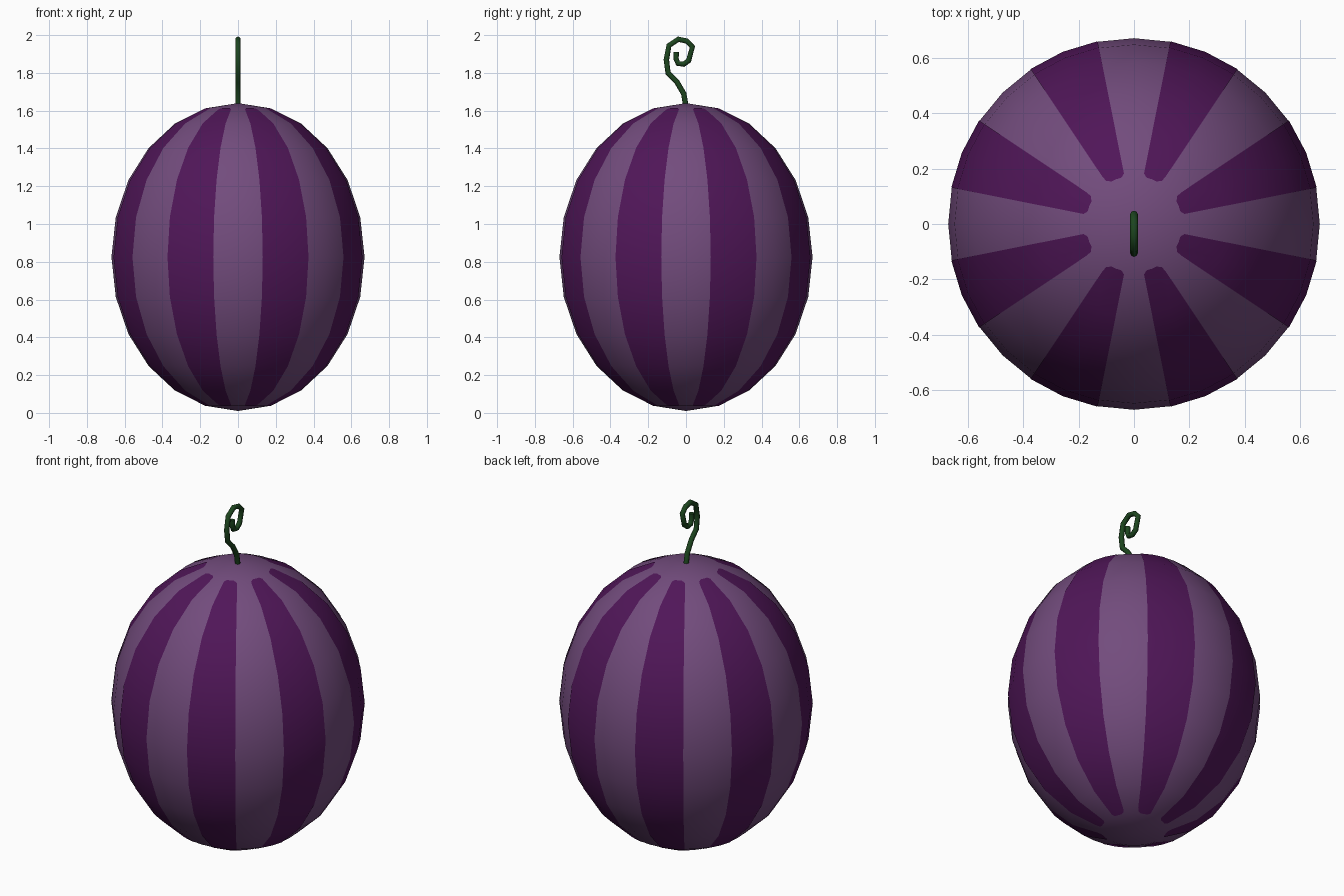
import bpy, bmesh, math
from mathutils import Vector

if "Cube" in bpy.data.objects:
    bpy.data.objects.remove(bpy.data.objects["Cube"])

SEG, RINGS = 32, 12
R, H, CZ = 0.67, 0.815, 0.825


def material(name, rgb):
    m = bpy.data.materials.new(name)
    m.diffuse_color = (*rgb, 1)
    m.use_nodes = True
    m.node_tree.nodes["Principled BSDF"].inputs["Base Color"].default_value = m.diffuse_color
    return m


def add_object(name, bm, mat, smooth=True):
    bmesh.ops.recalc_face_normals(bm, faces=bm.faces[:])
    me = bpy.data.meshes.new(name)
    bm.to_mesh(me)
    bm.free()
    me.materials.append(mat)
    for p in me.polygons:
        p.use_smooth = smooth
    ob = bpy.data.objects.new(name, me)
    bpy.context.collection.objects.link(ob)
    return ob


def point(col, row, grow=0.0):
    a, t = 2 * math.pi * col / SEG, math.pi * row / RINGS
    return Vector(((R + grow) * math.sin(t) * math.cos(a),
                   (R + grow) * math.sin(t) * math.sin(a),
                   CZ + (H + grow) * math.cos(t)))


light = material("pale_purple", (0.17, 0.072, 0.205))
dark = material("deep_purple", (0.08, 0.008, 0.098))
green = material("stem_green", (0.012, 0.06, 0.013))

# Faceted egg-shaped fruit body
bm = bmesh.new()
bmesh.ops.create_uvsphere(bm, u_segments=SEG, v_segments=RINGS, radius=1)
for v in bm.verts:
    v.co = Vector((v.co.x * R, v.co.y * R, CZ + v.co.z * H))
add_object("fruit_body", bm, light)

# Outline of a stripe end seen from above; each edge trims the stripe
END = [(0.182, 0.036), (0.152, 0.055), (0.155, 0.10), (0.172, 0.115)]


def stripe(name, quarter, swap):
    bm = bmesh.new()
    grid = [[bm.verts.new(point(c, r, 0.002)) for c in (1, 2, 3)]
            for r in range(1, RINGS)]
    for r in range(len(grid) - 1):
        for c in range(2):
            bm.faces.new((grid[r][c], grid[r + 1][c],
                          grid[r + 1][c + 1], grid[r][c + 1]))
    for (x0, y0), (x1, y1) in zip(END, END[1:]):
        n = Vector((y1 - y0, x0 - x1, 0))
        if n.dot(Vector((0.4, 0.17, 0)) - Vector((x0, y0, 0))) < 0:
            n = -n
        bmesh.ops.bisect_plane(bm, geom=bm.verts[:] + bm.edges[:] + bm.faces[:],
                               plane_co=(x0, y0, 0), plane_no=n, clear_inner=True)
    for v in bm.verts:
        x, y = (v.co.y, v.co.x) if swap else (v.co.x, v.co.y)
        for _ in range(quarter):
            x, y = -y, x
        v.co.x, v.co.y = x, y
    # keep the open shell facing outward
    ob = add_object(name, bm, dark)
    me = ob.data
    p = me.polygons[len(me.polygons) // 2]
    if p.normal.dot(p.center - Vector((0, 0, CZ))) < 0:
        me.flip_normals()


# Eight dark stripes
for q in range(4):
    for s in (False, True):
        stripe(f"stripe_{2 * q + s + 1}", q, s)

# Curled stem lying in the x = 0 plane
path = [(0, 1.62), (-0.012, 1.69), (-0.05, 1.755), (-0.095, 1.80), (-0.104, 1.87),
        (-0.09, 1.945), (-0.04, 1.978), (0.005, 1.968), (0.034, 1.938),
        (0.014, 1.865), (-0.012, 1.846), (-0.042, 1.85), (-0.053, 1.875),
        (-0.052, 1.91)]
cu = bpy.data.curves.new("stem", "CURVE")
cu.dimensions = "3D"
cu.bevel_depth = 0.0145
cu.bevel_resolution = 2
cu.use_fill_caps = True
sp = cu.splines.new("POLY")
sp.points.add(len(path) - 1)
for p, (y, z) in zip(sp.points, path):
    p.co = (0, y, z, 1)
sp.use_smooth = True
cu.materials.append(green)
bpy.context.collection.objects.link(bpy.data.objects.new("stem", cu))
